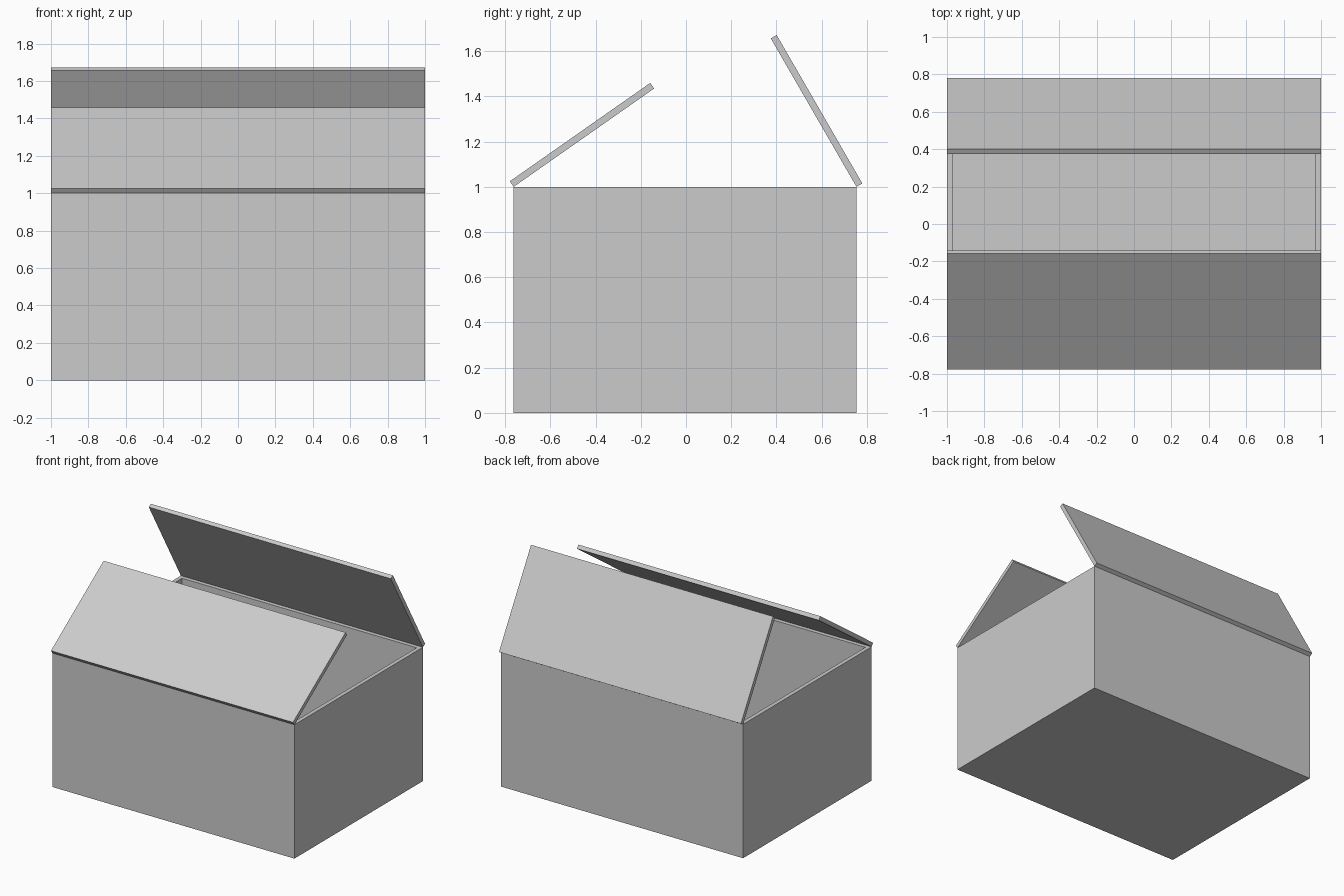
import bpy
import bmesh
from math import cos, sin, radians

cube = bpy.data.objects.get("Cube")
if cube:
    bpy.data.objects.remove(cube, do_unlink=True)

HALF_WIDTH = 1.0
FRONT, BACK = -0.762, 0.754
HEIGHT = 1.0
WALL = 0.03
FLAP_LENGTH = (BACK - FRONT) / 2

# Plain grey card
card = bpy.data.materials.new("grey_card")
card.use_nodes = True
colour = (0.6, 0.6, 0.6, 1)
card.diffuse_color = colour
card.node_tree.nodes["Principled BSDF"].inputs["Base Color"].default_value = colour


def finish(name, bm):
    bmesh.ops.recalc_face_normals(bm, faces=bm.faces)
    mesh = bpy.data.meshes.new(name)
    bm.to_mesh(mesh)
    bm.free()
    mesh.materials.append(card)
    obj = bpy.data.objects.new(name, mesh)
    bpy.context.collection.objects.link(obj)
    return obj


# Open box: inset the top face, then push it down to the floor
bm = bmesh.new()
bmesh.ops.create_cube(bm, size=1)
bmesh.ops.scale(bm, vec=(2 * HALF_WIDTH, BACK - FRONT, HEIGHT), verts=bm.verts)
bmesh.ops.translate(bm, vec=(0, (FRONT + BACK) / 2, HEIGHT / 2), verts=bm.verts)
top = max(bm.faces, key=lambda f: f.calc_center_median().z)
bmesh.ops.inset_region(bm, faces=[top], thickness=WALL, use_even_offset=True)
well = bmesh.ops.extrude_face_region(bm, geom=[top])
bmesh.ops.delete(bm, geom=[top], context="FACES_ONLY")
well_verts = [g for g in well["geom"] if isinstance(g, bmesh.types.BMVert)]
bmesh.ops.translate(bm, vec=(0, 0, WALL - HEIGHT), verts=well_verts)
finish("box_body", bm)


# Flap: a thin slab hinged on a long rim, leaning inward at an angle
def add_flap(name, hinge_y, inward, degrees):
    a = radians(degrees)
    along = (inward * cos(a), sin(a))
    out = (-inward * sin(a), cos(a))
    bm = bmesh.new()
    profile = []
    for u, v in ((0, 0), (FLAP_LENGTH, 0), (FLAP_LENGTH, WALL), (0, WALL)):
        y = hinge_y + along[0] * u + out[0] * v
        z = HEIGHT + along[1] * u + out[1] * v
        profile.append(bm.verts.new((-HALF_WIDTH, y, z)))
    side = bm.faces.new(profile)
    slab = bmesh.ops.extrude_face_region(bm, geom=[side], use_keep_orig=True)
    moved = [g for g in slab["geom"] if isinstance(g, bmesh.types.BMVert)]
    bmesh.ops.translate(bm, vec=(2 * HALF_WIDTH, 0, 0), verts=moved)
    finish(name, bm)


add_flap("front_flap", FRONT, 1, 35)
add_flap("back_flap", BACK, -1, 60)
